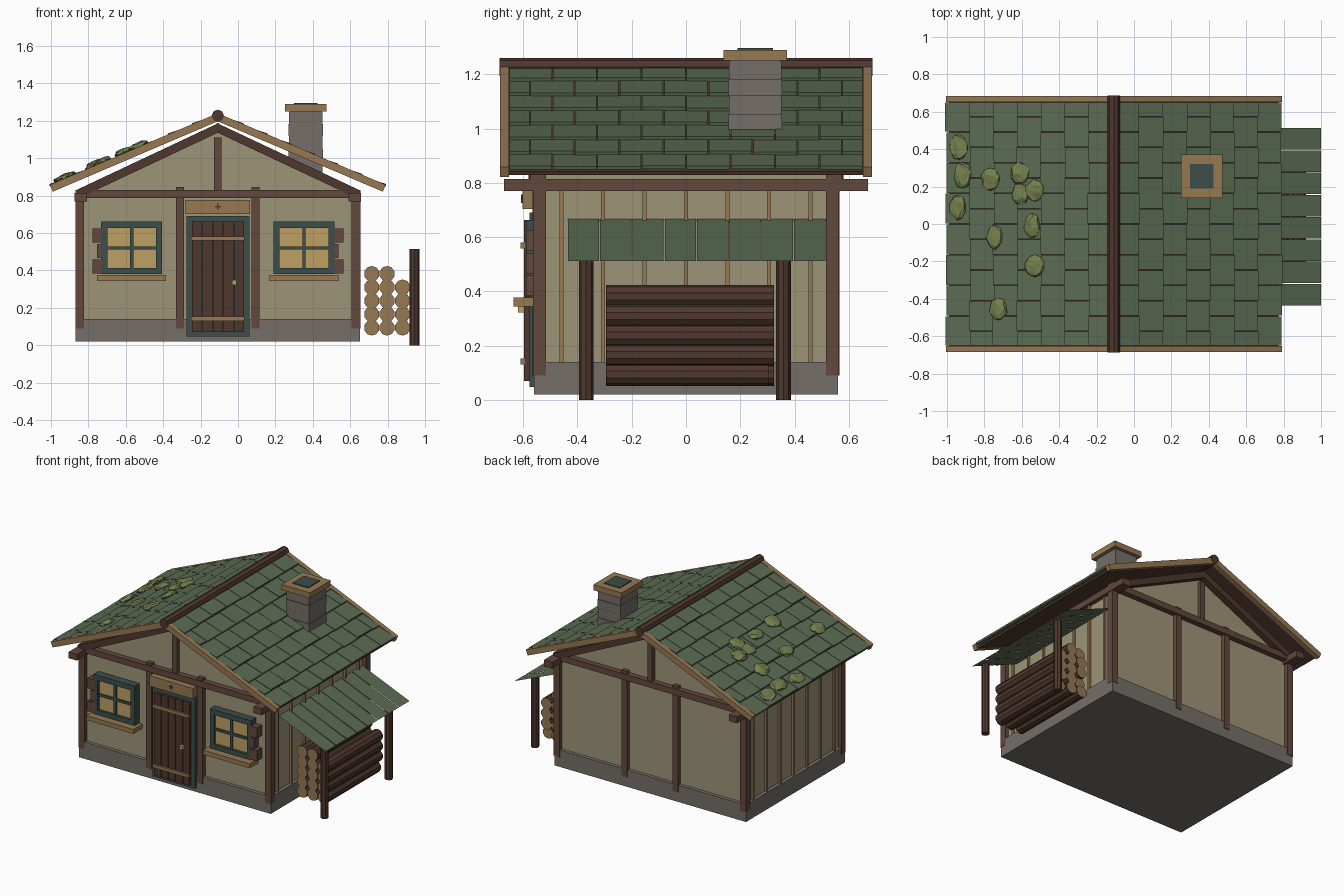
import bpy, bmesh, math, random
from mathutils import Matrix, Vector

random.seed(4)
if "Cube" in bpy.data.objects:
    bpy.data.objects.remove(bpy.data.objects["Cube"])


def material(name, rgb):
    linear = [((c / 255 + 0.055) / 1.055) ** 2.4 for c in rgb] + [1]
    m = bpy.data.materials.new(name)
    m.use_nodes = True
    m.diffuse_color = linear
    m.node_tree.nodes["Principled BSDF"].inputs["Base Color"].default_value = linear
    return m


PLASTER = material("plaster", (158, 149, 120))
BROWN = material("brown timber", (97, 72, 60))
DARK = material("dark timber", (78, 55, 46))
TAN = material("tan wood", (150, 120, 82))
GREEN = material("green shingle", (91, 107, 83))
TEAL = material("dark teal paint", (60, 78, 74))
STONE = material("grey stone", (117, 111, 106))
AMBER = material("amber glass", (190, 160, 100))
MOSS = material("olive moss", (118, 128, 78))


def finish(name, bm, *mats):
    me = bpy.data.meshes.new(name)
    bm.to_mesh(me)
    bm.free()
    for m in mats:
        me.materials.append(m)
    ob = bpy.data.objects.new(name, me)
    bpy.context.collection.objects.link(ob)
    return ob


def add_box(bm, x0, x1, y0, y1, z0, z1, mat=None):
    size = Matrix.Diagonal((x1 - x0, y1 - y0, z1 - z0, 1))
    place = Matrix.Translation(((x0 + x1) / 2, (y0 + y1) / 2, (z0 + z1) / 2))
    bmesh.ops.create_cube(bm, size=1, matrix=(mat or Matrix()) @ place @ size)


def boxes(name, mat, *dims):
    bm = bmesh.new()
    for d in dims:
        add_box(bm, *d)
    return finish(name, bm, mat)


def add_rod(bm, centre, radius, length, sides, axis):
    turn = Matrix.Rotation(math.pi / 2, 4, 'X') if axis == 'Y' else Matrix()
    bmesh.ops.create_cone(bm, cap_ends=True, segments=sides, radius1=radius, radius2=radius,
                          depth=length, matrix=Matrix.Translation(centre) @ turn)


def slope(side, top, angle):
    """Frame whose local x runs down the roof from the ridge."""
    flip = Matrix.Rotation(0 if side > 0 else math.pi, 4, 'Z')
    return Matrix.Translation((RX, 0, top)) @ flip @ Matrix.Rotation(angle, 4, 'Y')


RX = -0.108            # ridge position
HALF = 0.76            # half width of the house
ROOF_A = math.radians(23.1)
L = 0.966              # roof length down the slope

# Foundation and plastered body with gables
boxes("foundation", STONE, (RX - HALF, RX + HALF, -0.56, 0.56, 0.02, 0.14))
bm = bmesh.new()
outline = [(-0.735, 0.13), (0.735, 0.13), (0.735, 0.83), (0, 1.17), (-0.735, 0.83)]
face = bm.faces.new([bm.verts.new((RX + x, -0.535, z)) for x, z in outline])
new = bmesh.ops.extrude_face_region(bm, geom=[face])["geom"]
bmesh.ops.translate(bm, vec=(0, 1.07, 0), verts=[v for v in new if isinstance(v, bmesh.types.BMVert)])
bmesh.ops.recalc_face_normals(bm, faces=bm.faces)
finish("plaster_walls", bm, PLASTER)

# Timber frame, repeated on the front and back
for s, end in ((-1, "front"), (1, "back")):
    def span(a, b):
        return (min(s * a, s * b), max(s * a, s * b))
    corner = span(0.515, 0.563)
    mid = span(0.525, 0.565)
    boxes(end + "_corner_posts", BROWN,
          *[(*sorted((RX + k * 0.715, RX + k * 0.762)), *corner, 0.09, 0.83) for k in (-1, 1)])
    boxes(end + "_middle_posts", BROWN,
          *[(RX + k * 0.202 - 0.022, RX + k * 0.202 + 0.022, *mid, 0.09, 0.847) for k in (-1, 1)])
    boxes(end + "_tie_beam", BROWN, (RX - HALF, RX + HALF, *span(0.52, 0.575), 0.787, 0.83))
    boxes(end + "_king_post", BROWN, (RX - 0.019, RX + 0.019, *mid, 0.83, 1.11))
    bm = bmesh.new()
    for side in (-1, 1):
        add_box(bm, -0.01, 0.83, *span(0.515, 0.58), -0.035, 0.01, slope(side, 1.175, math.radians(25.2)))
    finish(end + "_gable_rafters", bm, DARK)

# Wall plates and side battens
for s, side in ((-1, "right"), (1, "left")):
    boxes(side + "_wall_plate", BROWN,
          (*sorted((RX + s * 0.70, RX + s * 0.765)), -0.67, 0.67, 0.77, 0.815))
    boxes(side + "_battens", TAN,
          *[(*sorted((RX + s * 0.73, RX + s * 0.75)), i * 0.153 - 0.007, i * 0.153 + 0.007, 0.14, 0.78)
            for i in range(-3, 4)])

# Roof: deck, overlapping shingle rows and verge boards
ROWS, WIDTH = 7, 0.164
for s, side in ((-1, "right"), (1, "left")):
    frame = slope(s, 1.215, ROOF_A)
    bm = bmesh.new()
    add_box(bm, 0, L - 0.01, -0.655, 0.655, -0.012, 0.003, frame)
    finish(side + "_roof_deck", bm, DARK)
    bm = bmesh.new()
    pitch = L / ROWS
    for r in range(ROWS):
        tilt = frame @ Matrix.Translation((r * pitch, 0, 0.003)) @ Matrix.Rotation(-0.085, 4, 'Y')
        for i in range(-5, 5):
            y0 = (i + 0.5 * (r % 2)) * WIDTH
            a, b = max(y0, -0.652), min(y0 + WIDTH, 0.652)
            if b - a > 0.01:
                add_box(bm, 0, pitch + random.uniform(-0.004, 0.004), a + 0.002, b - 0.002,
                        0, 0.012 + random.uniform(0, 0.002), tilt)
    finish(side + "_shingles", bm, GREEN)
    bm = bmesh.new()
    for k in (-1, 1):
        add_box(bm, 0, L, *sorted((k * 0.652, k * 0.685)), -0.016, 0.024, frame)
    finish(side + "_verge_boards", bm, TAN)
bm = bmesh.new()
add_rod(bm, (RX, 0, 1.227), 0.033, 1.375, 8, 'Y')
finish("ridge_log", bm, DARK)

# Moss clumps on one slope
bm = bmesh.new()
frame = slope(-1, 1.215, ROOF_A)
for x, y in [(-0.925, 0.41), (-0.905, 0.26), (-0.93, 0.09), (-0.755, 0.24), (-0.6, 0.27), (-0.595, 0.16),
             (-0.52, 0.18), (-0.535, -0.01), (-0.735, -0.07), (-0.52, -0.225), (-0.715, -0.455)]:
    place = Matrix.Translation(((RX - x) / math.cos(ROOF_A), -y, 0.03))
    size = Matrix.Diagonal((random.uniform(0.045, 0.056), random.uniform(0.058, 0.072), 0.018, 1))
    clump = bmesh.ops.create_icosphere(bm, subdivisions=2, radius=1, matrix=frame @ place @ size)
    for v in clump["verts"]:
        v.co += Vector([random.uniform(-0.005, 0.005) for _ in range(3)])
finish("moss_clumps", bm, MOSS)

# Chimney in stone courses with a cap and flue
CX, CY = 0.362, 0.255
bm = bmesh.new()
for i in range(5):
    w = 0.089 + 0.003 * (i % 2)
    add_box(bm, CX - w, CX + w, CY - w - 0.007, CY + w + 0.007, 0.925 + i * 0.065, 0.988 + i * 0.065)
add_box(bm, CX - 0.086, CX + 0.086, CY - 0.093, CY + 0.093, 0.93, 1.25)
finish("chimney_stones", bm, STONE)
boxes("chimney_cap", TAN, (CX - 0.112, CX + 0.112, CY - 0.117, CY + 0.117, 1.25, 1.29))
boxes("chimney_flue", TEAL, (CX - 0.062, CX + 0.062, CY - 0.065, CY + 0.065, 1.287, 1.296))

# Door
boxes("door_frame", TEAL, (-0.275, 0.062, -0.577, -0.53, 0.048, 0.69))
step = 0.284 / 5
boxes("door_planks", DARK,
      *[(-0.249 + i * step + 0.002, -0.249 + (i + 1) * step - 0.002, -0.596, -0.575, 0.07, 0.663)
        for i in range(5)])
boxes("door_straps", TAN, *[(-0.25, 0.036, -0.61, -0.594, z - 0.011, z + 0.011) for z in (0.142, 0.57)])
boxes("door_handle", AMBER, (-0.031, -0.007, -0.618, -0.594, 0.323, 0.35))
boxes("door_header", TAN, (-0.28, 0.064, -0.603, -0.53, 0.703, 0.778))
boxes("header_ornament", DARK, (RX - 0.016, RX + 0.016, -0.607, -0.602, 0.738, 0.744),
      (RX - 0.003, RX + 0.003, -0.607, -0.602, 0.725, 0.757))

# Windows with sills and side blocks
for s, side in ((-1, "right"), (1, "left")):
    wx = RX + s * 0.461
    boxes(side + "_window_frame", TEAL,
          (wx - 0.163, wx - 0.13, -0.59, -0.53, 0.38, 0.663), (wx + 0.13, wx + 0.163, -0.59, -0.53, 0.38, 0.663),
          (wx - 0.13, wx + 0.13, -0.59, -0.53, 0.38, 0.414), (wx - 0.13, wx + 0.13, -0.59, -0.53, 0.626, 0.663),
          (wx - 0.009, wx + 0.009, -0.582, -0.53, 0.41, 0.63), (wx - 0.13, wx + 0.13, -0.582, -0.53, 0.511, 0.529))
    boxes(side + "_window_glass", AMBER, (wx - 0.135, wx + 0.135, -0.572, -0.53, 0.405, 0.635))
    boxes(side + "_window_sill", TAN, (wx - 0.185, wx + 0.185, -0.636, -0.53, 0.345, 0.377))
    boxes(side + "_window_blocks", BROWN,
          *[(*sorted((wx + s * 0.155, wx + s * out)), -0.59, -0.53, z, z + 0.075)
            for out, z in ((0.21, 0.385), (0.185, 0.467), (0.21, 0.549))])

# Lean-to: thin plank roof on two posts
bm = bmesh.new()
for i in range(8):
    a = -0.437 + i * 0.119
    corners = [(0.62, a + 0.002, 0.67), (1, a + 0.002, 0.512), (1, a + 0.117, 0.512), (0.62, a + 0.117, 0.67)]
    bm.faces.new([bm.verts.new(c) for c in corners])
finish("lean_to_planks", bm, GREEN)
bm = bmesh.new()
for y in (-0.368, 0.359):
    add_rod(bm, (0.944, y, 0.258), 0.027, 0.516, 8, 'Z')
finish("lean_to_posts", bm, DARK)

# Stacked firewood with pale cut ends
bm = bmesh.new()
for x, count in ((0.715, 5), (0.797, 5), (0.88, 4)):
    for i in range(count):
        length = random.choice((0.62, 0.6, 0.62))
        add_rod(bm, (x, -0.295 + length / 2, 0.094 + i * 0.072), 0.042, length, 10, 'Y')
bm.normal_update()
for f in bm.faces:
    f.material_index = int(abs(f.normal.y) > 0.9)
finish("firewood_logs", bm, DARK, TAN)
